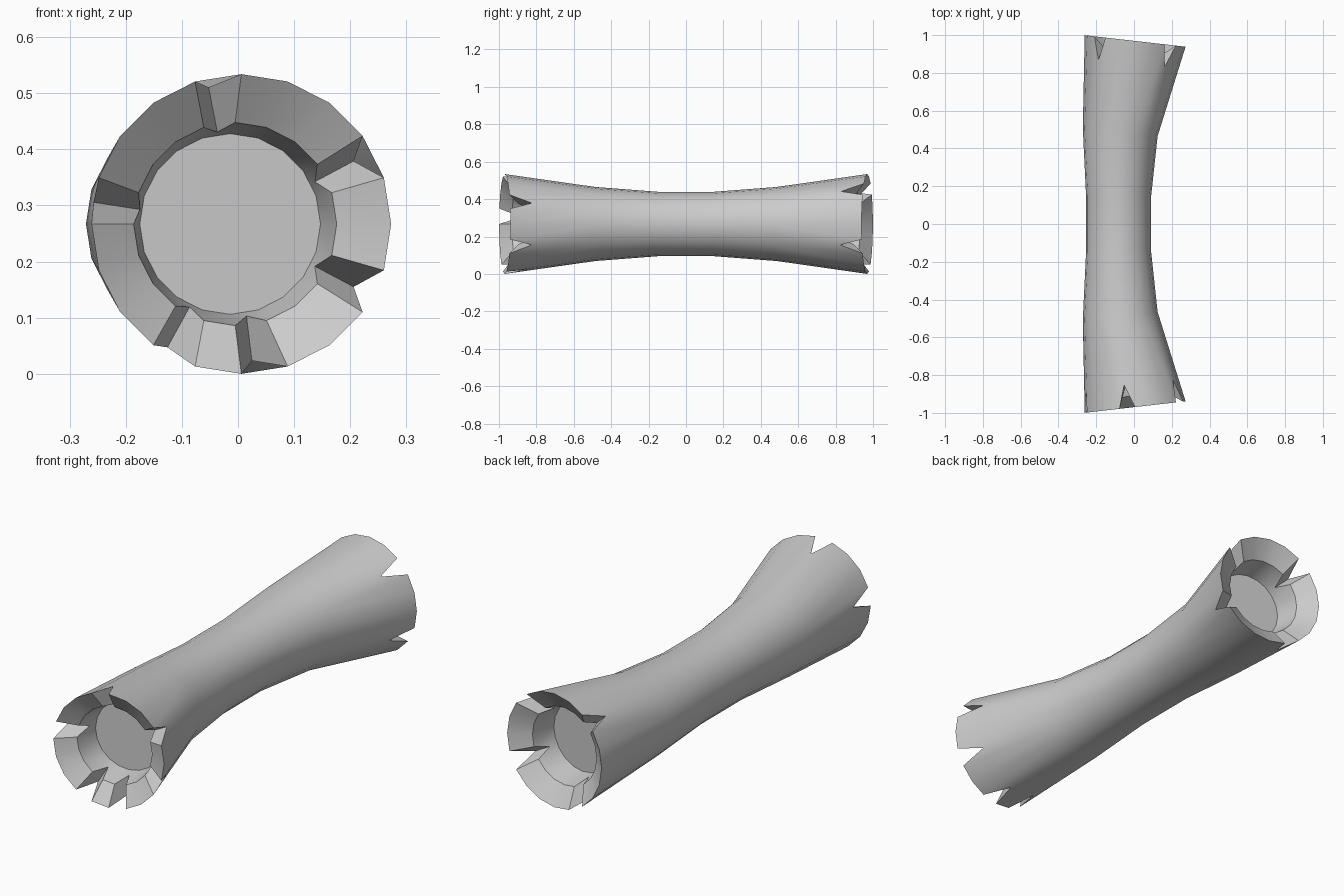
import bpy, bmesh
from math import cos, sin, pi
from mathutils import Vector

if "Cube" in bpy.data.objects:
    bpy.data.objects.remove(bpy.data.objects["Cube"])

N = 20
ZC = 0.267
bm = bmesh.new()


def point(ang, cx, cy, r, tilt, side):
    # ring leaning so the +x edge sits nearer the middle of the log
    x = r * cos(ang)
    return Vector((cx + x, side * (cy - tilt * x), ZC + r * sin(ang)))


def ring(cx, cy, r, tilt, side):
    return [bm.verts.new(point(2 * pi * i / N, cx, cy, r, tilt, side)) for i in range(N)]


def bridge(a, b, i):
    j = (i + 1) % N
    bm.faces.new((a[i], a[j], b[j], b[i]))


def notched(a, b, apex, i):
    # wall sector with a V cut from ring a towards ring b
    j = (i + 1) % N
    bm.faces.new((a[i], apex, b[i]))
    bm.faces.new((apex, b[j], b[i]))
    bm.faces.new((apex, a[j], b[j]))


def build_end(side, waist, notches):
    mid = ring(-0.073, 0.485, 0.198, 0.10, side)
    outer = ring(0.006, 0.969, 0.267, 0.114, side)
    inner = ring(-0.005, 0.91, 0.181, 0.114, side)
    floor = ring(-0.014, 0.79, 0.161, 0.114, side)
    for i in range(N):
        j = (i + 1) % N
        bridge(waist, mid, i)
        if i in notches:
            drop = Vector((-0.012, -side * 0.12, 0))
            cut_out = bm.verts.new((outer[i].co + outer[j].co) / 2 * 1.0 + drop)
            # keep the cut tip on the flared wall
            cut_out.co = (outer[i].co + outer[j].co) / 2 * 0.75 + (mid[i].co + mid[j].co) / 2 * 0.25
            cut_in = bm.verts.new((inner[i].co + inner[j].co) / 2 * 0.35
                                  + (floor[i].co + floor[j].co) / 2 * 0.65)
            notched(outer, mid, cut_out, i)
            notched(inner, floor, cut_in, i)
            bm.faces.new((outer[i], cut_out, cut_in, inner[i]))
            bm.faces.new((cut_out, outer[j], inner[j], cut_in))
        else:
            bridge(outer, mid, i)
            bridge(inner, floor, i)
            bridge(outer, inner, i)
    bm.faces.new(floor)


# narrow waist and the two flared, splintered ends
waists = {s: ring(-0.082, 0.147, 0.172, 0.04, s) for s in (-1, 1)}
for i in range(N):
    bridge(waists[-1], waists[1], i)
build_end(-1, waists[-1], {1, 5, 9, 13, 15, 18})
build_end(1, waists[1], {2, 7, 13, 18})

bmesh.ops.recalc_face_normals(bm, faces=bm.faces)
mesh = bpy.data.meshes.new("hollow_log")
bm.to_mesh(mesh)
bm.free()
log = bpy.data.objects.new("hollow_log", mesh)
bpy.context.collection.objects.link(log)
bpy.context.view_layer.objects.active = log
log.select_set(True)
bpy.ops.object.shade_smooth_by_angle(angle=0.52)
